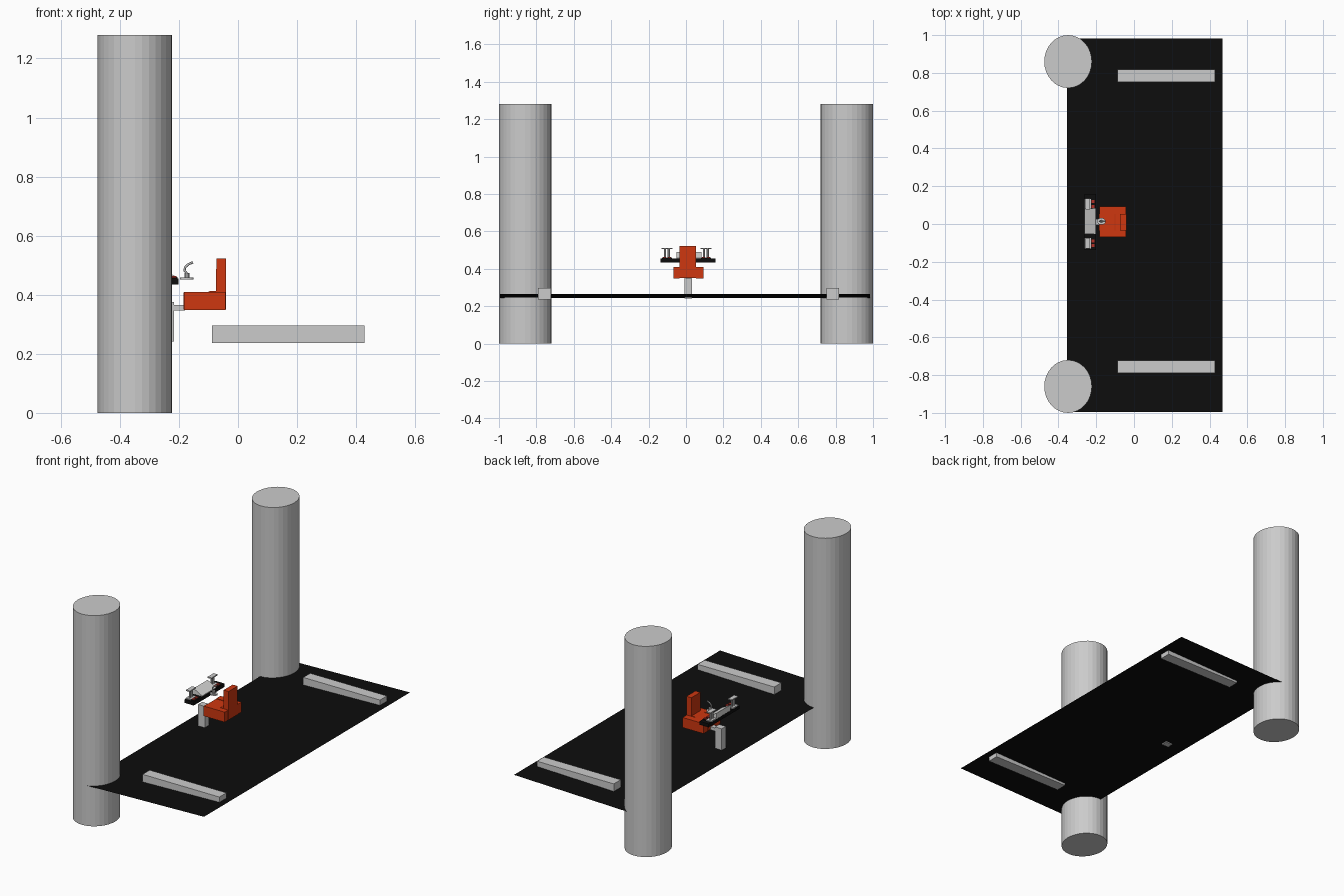
import bpy, math

if "Cube" in bpy.data.objects:
    bpy.data.objects.remove(bpy.data.objects["Cube"])

def mat(name, r, g, b):
    m = bpy.data.materials.new(name)
    m.diffuse_color = (r, g, b, 1)
    m.use_nodes = True
    m.node_tree.nodes["Principled BSDF"].inputs["Base Color"].default_value = m.diffuse_color
    return m

GREY = mat("light_grey", 0.6, 0.6, 0.6)
BLACK = mat("black", 0.004, 0.004, 0.004)
ORANGE = mat("orange_red", 0.62, 0.038, 0.005)
PALE = mat("pale_grey", 0.7, 0.7, 0.69)
RED = mat("button_red", 0.45, 0.03, 0.02)

def mesh(name, verts, faces, m):
    me = bpy.data.meshes.new(name)
    me.from_pydata(verts, [], faces)
    me.materials.append(m)
    ob = bpy.data.objects.new(name, me)
    bpy.context.collection.objects.link(ob)
    return ob

def prism(name, profile, y0, y1, m):
    """Extrude an x-z profile (counter-clockwise seen from the front) along y."""
    n = len(profile)
    verts = [(x, y0, z) for x, z in profile] + [(x, y1, z) for x, z in profile]
    faces = [tuple(range(n)), tuple(range(2 * n - 1, n - 1, -1))]
    faces += [(i, i + n, (i + 1) % n + n, (i + 1) % n) for i in range(n)]
    return mesh(name, verts, faces, m)

def box(name, x0, x1, y0, y1, z0, z1, m):
    return prism(name, [(x0, z0), (x1, z0), (x1, z1), (x0, z1)], y0, y1, m)

def cyl(name, x, y, z0, z1, rx, ry, m, sides=32):
    bpy.ops.mesh.primitive_cylinder_add(vertices=sides, radius=1, depth=1,
                                        location=(x, y, (z0 + z1) / 2))
    ob = bpy.context.object
    ob.name = name
    ob.scale = (rx, ry, z1 - z0)
    ob.data.materials.append(m)
    return ob

# floor: a thin sheet, slightly higher on the +x side
mesh("floor", [(-0.355, -0.995, 0.243), (0.468, -0.995, 0.265),
               (0.468, 0.983, 0.265), (-0.355, 0.983, 0.243)], [(0, 1, 2, 3)], BLACK)

# tall columns and side rails
for side, cy, ry0, ry1 in (("near", -0.86, -0.79, -0.722), ("far", 0.86, 0.752, 0.819)):
    cyl(side + "_column", -0.349, cy, 0, 1.28, 0.126, 0.14, GREY)
    box(side + "_rail", -0.088, 0.428, ry0, ry1, 0.237, 0.296, GREY)

# seat post and its arm
box("seat_post", -0.262, -0.217, -0.009, 0.031, 0.241, 0.376, GREY)
box("seat_arm", -0.22, -0.18, -0.004, 0.026, 0.347, 0.366, GREY)

# seat: L-shaped cushion with back, flanked by two armrests
prism("seat_cushion_and_back",
      [(-0.184, 0.35), (-0.04, 0.35), (-0.04, 0.523), (-0.073, 0.523),
       (-0.075, 0.413), (-0.095, 0.413), (-0.105, 0.407), (-0.184, 0.407)],
      -0.034, 0.053, ORANGE)
box("near_armrest", -0.183, -0.042, -0.068, -0.034, 0.349, 0.41, ORANGE)
box("far_armrest", -0.183, -0.042, 0.053, 0.093, 0.349, 0.41, ORANGE)

# console desk with a sloping panel
box("console_desk", -0.263, -0.202, -0.137, 0.159, 0.434, 0.455, BLACK)
prism("sloping_panel", [(-0.262, 0.455), (-0.205, 0.455), (-0.205, 0.459), (-0.262, 0.49)],
      -0.052, 0.083, PALE)

# I-shaped stands and red button strips at the two desk ends
for side, y in (("near", -0.102), ("far", 0.106)):
    box(side + "_stand_base", -0.262, -0.228, y - 0.027, y + 0.027, 0.455, 0.461, GREY)
    cyl(side + "_stand_stem_a", -0.245, y - 0.01, 0.461, 0.506, 0.006, 0.006, GREY, 8)
    cyl(side + "_stand_stem_b", -0.245, y + 0.01, 0.461, 0.506, 0.006, 0.006, GREY, 8)
    box(side + "_stand_top", -0.258, -0.232, y - 0.029, y + 0.029, 0.505, 0.512, GREY)
    box(side + "_control_plate", -0.228, -0.204, y - 0.027, y + 0.027, 0.455, 0.459, BLACK)
    for k in (-1, 1):
        box(side + "_button", -0.224, -0.208, y + k * 0.013 - 0.008, y + k * 0.013 + 0.008,
            0.459, 0.464, RED)

# gooseneck lamp beside the desk
cyl("lamp_base", -0.173, 0.014, 0.452, 0.459, 0.023, 0.018, GREY, 16)
cu = bpy.data.curves.new("lamp_neck", "CURVE")
cu.dimensions = "3D"
cu.bevel_depth = 0.004
cu.bevel_resolution = 1
cu.use_fill_caps = True
sp = cu.splines.new("POLY")
path = [(-0.173, 0.457), (-0.173, 0.472), (-0.181, 0.482), (-0.179, 0.493),
        (-0.17, 0.502), (-0.153, 0.51)]
sp.points.add(len(path) - 1)
for p, (x, z) in zip(sp.points, path):
    p.co = (x, 0.014, z, 1)
cu.materials.append(GREY)
bpy.context.collection.objects.link(bpy.data.objects.new("lamp_neck", cu))
cyl("lamp_joint", -0.173, 0.014, 0.459, 0.474, 0.009, 0.009, GREY, 10)
